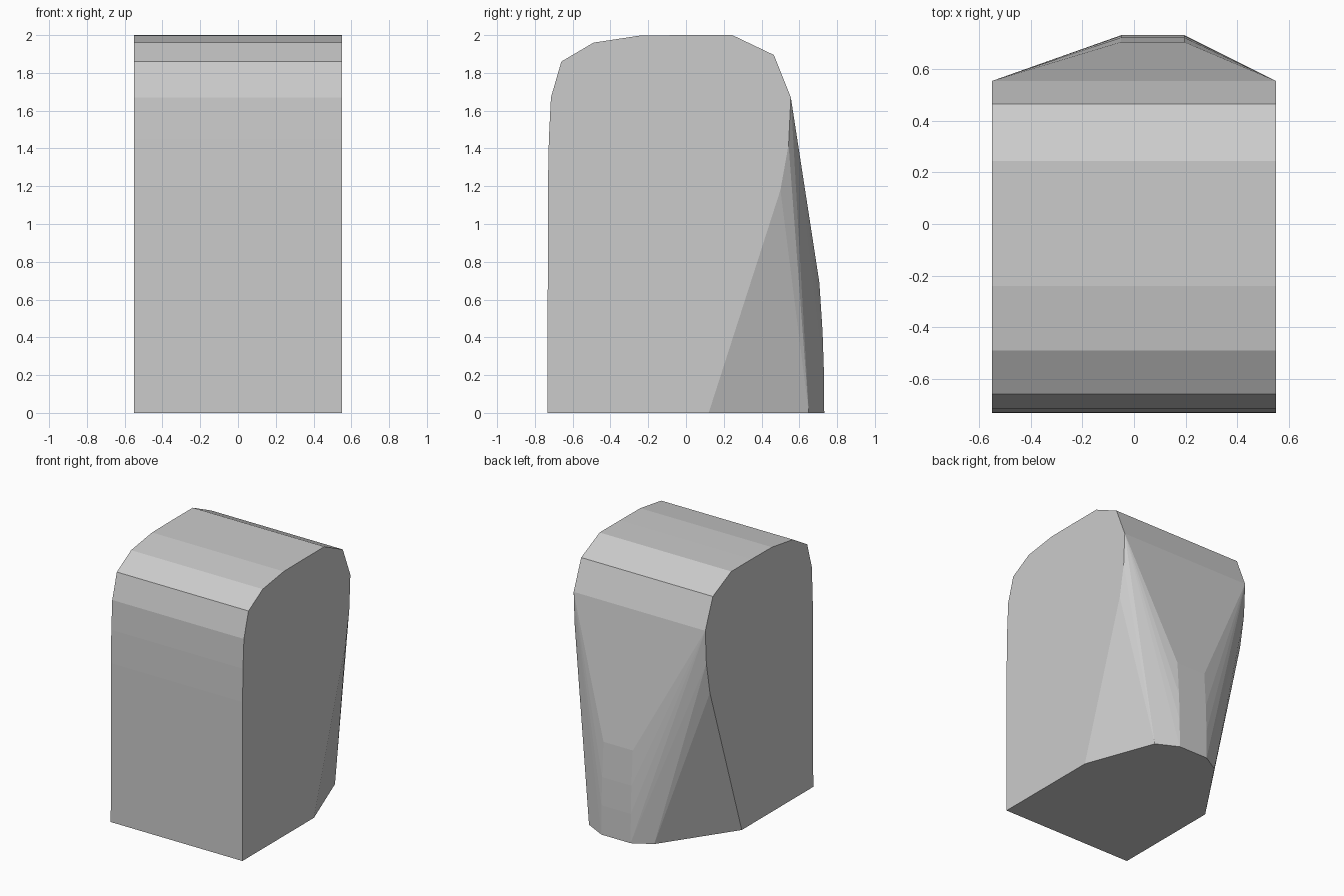
import bpy
import bmesh

if "Cube" in bpy.data.objects:
    bpy.data.objects.remove(bpy.data.objects["Cube"])

HALF_W = 0.55

# side outline (y, z), extruded across the full width
profile = [(-0.733, 0), (-0.731, 1.2), (-0.726, 1.45), (-0.715, 1.67),
           (-0.66, 1.86), (-0.49, 1.96), (-0.24, 1.998), (0.0, 2.0), (0.245, 2.0),
           (0.465, 1.895), (0.555, 1.67), (0.543, 1.42), (0.5, 1.18), (0.12, 0)]

# off-centre bulge at the back: (left x, right x, y, z)
bulge = [(-0.19, 0.355, 0.65, 0), (-0.05, 0.195, 0.732, 0),
         (-0.05, 0.195, 0.730, 0.22), (-0.05, 0.195, 0.723, 0.43),
         (-0.05, 0.195, 0.706, 0.69)]

bm = bmesh.new()
for y, z in profile:
    for x in (-HALF_W, HALF_W):
        bm.verts.new((x, y, z))
for left, right, y, z in bulge:
    for x in (left, right):
        bm.verts.new((x, y, z))

# wrap everything in one faceted shell and merge flat regions
hull = bmesh.ops.convex_hull(bm, input=bm.verts[:])
loose = [v for v in bm.verts if not v.link_faces]
bmesh.ops.delete(bm, geom=loose, context='VERTS')
bmesh.ops.dissolve_limit(bm, angle_limit=0.005, verts=bm.verts[:], edges=bm.edges[:])
bmesh.ops.recalc_face_normals(bm, faces=bm.faces[:])

mesh = bpy.data.meshes.new("faceted_block")
bm.to_mesh(mesh)
bm.free()
block = bpy.data.objects.new("faceted_block", mesh)
bpy.context.collection.objects.link(block)
